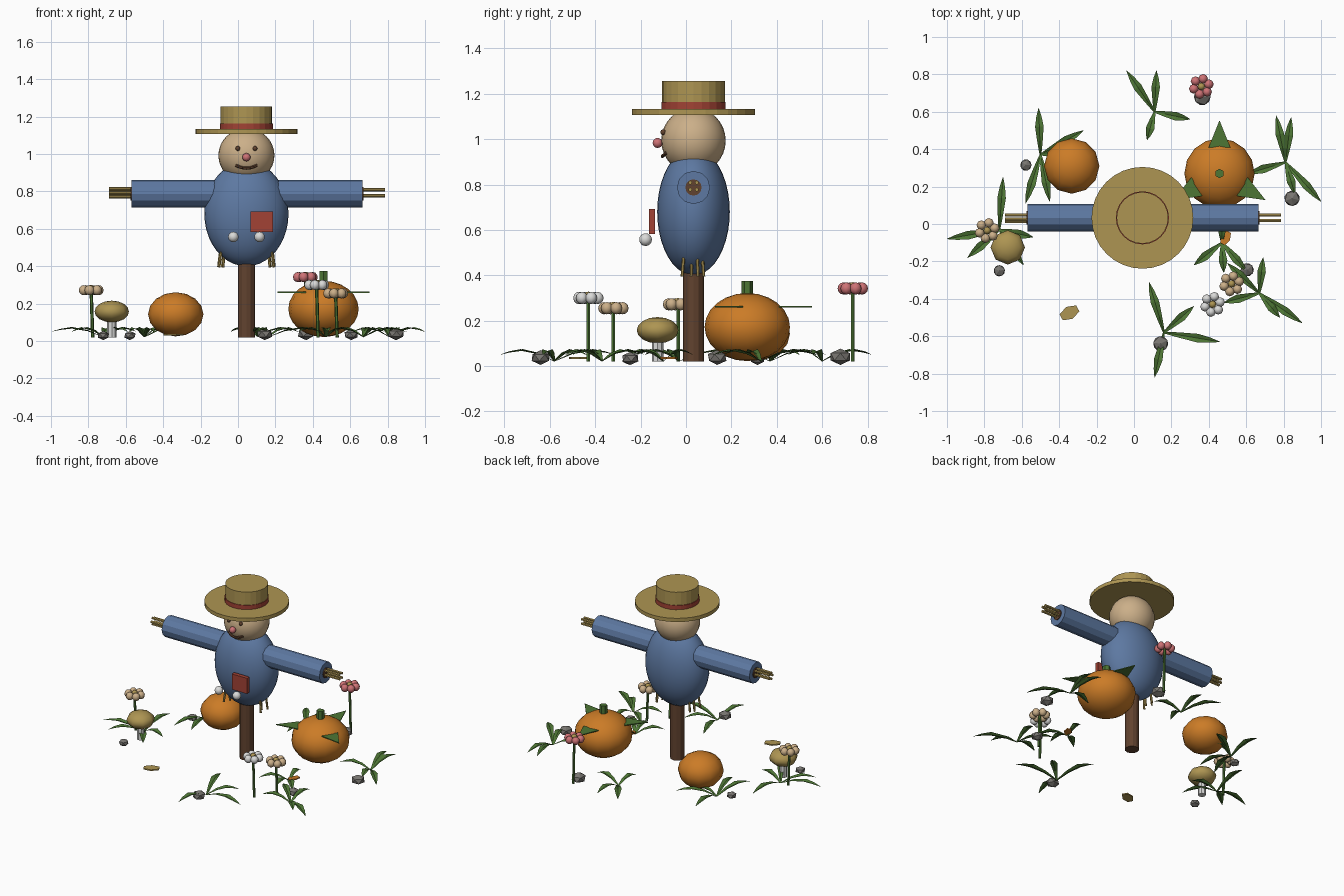
import bpy, bmesh, math
from mathutils import Vector, Matrix

if "Cube" in bpy.data.objects:
    bpy.data.objects.remove(bpy.data.objects["Cube"])

COLOURS = {
    "straw": (.42, .30, .085), "wood": (.12, .055, .028), "denim": (.11, .19, .36),
    "sackcloth": (.60, .43, .25), "red": (.36, .055, .035), "pink": (.62, .17, .18),
    "white": (.70, .70, .69), "orange": (.60, .20, .02), "green": (.075, .18, .035),
    "stone": (.19, .18, .165)}
MATS = {}
for key, c in COLOURS.items():
    MATS[key] = bpy.data.materials.new(key)
    MATS[key].diffuse_color = (*c, 1)


def finish(bm, name, colour, smooth=None):
    mesh = bpy.data.meshes.new(name)
    bm.to_mesh(mesh)
    bm.free()
    mesh.materials.append(MATS[colour])
    ob = bpy.data.objects.new(name, mesh)
    bpy.context.collection.objects.link(ob)
    if smooth:
        bpy.ops.object.select_all(action='DESELECT')
        ob.select_set(True)
        bpy.context.view_layer.objects.active = ob
        bpy.ops.object.shade_smooth_by_angle(angle=math.radians(smooth))
    return ob


def add_ball(bm, loc, size, seg=16, rings=10):
    m = Matrix.Translation(loc) @ Matrix.Diagonal((*size, 1))
    bmesh.ops.create_uvsphere(bm, u_segments=seg, v_segments=rings, radius=1, matrix=m)


def add_rod(bm, a, b, r, seg=8, r2=None):
    a, b = Vector(a), Vector(b)
    d = b - a
    m = Matrix.Translation((a + b) / 2) @ d.to_track_quat('Z', 'Y').to_matrix().to_4x4()
    bmesh.ops.create_cone(bm, cap_ends=True, segments=seg, radius1=r,
                          radius2=r if r2 is None else r2, depth=d.length, matrix=m)


def ball(name, colour, loc, size, seg=16, rings=10, smooth=60):
    bm = bmesh.new()
    add_ball(bm, loc, size, seg, rings)
    return finish(bm, name, colour, smooth)


def rod(name, colour, a, b, r, seg=8, smooth=None):
    bm = bmesh.new()
    add_rod(bm, a, b, r, seg)
    return finish(bm, name, colour, smooth)


# Scarecrow post, body, sleeves
CX, CY = .045, .033
rod("post", "wood", (CX, CY, .02), (CX, CY, .5), .046, 12)
ball("body", "denim", (CX, CY, .68), (.225, .16, .28), 32, 20)
rod("sleeves", "denim", (-.57, CY, .787), (.665, CY, .787), .073, 12)

# Straw at the hands and under the shirt
bm = bmesh.new()
for x0, x1, n in ((-.56, -.69, 5), (.655, .785, 4)):
    for i in range(n):
        t = 2 * math.pi * (i + .5) / n
        y, z = CY + .02 * math.cos(t), .793 + .022 * math.sin(t)
        add_rod(bm, (x0, y, z), (x1, y, z), .009, 6)
finish(bm, "hand_straw", "straw")
bm = bmesh.new()
for side in (-1, 1):
    for dx, dy in ((.145, -.05), (.125, -.01), (.15, .02), (.13, .045)):
        add_rod(bm, (CX + side * dx, CY + dy, .395),
                (CX + side * dx * .9, CY + dy * .8, .52), .007, 6)
finish(bm, "shirt_straw", "straw")
for x in (-.572, .667):
    rod("arm_pole_end", "wood", (x - .004, CY, .787), (x + .004, CY, .787), .036, 12)

# Head and face
ball("head", "sackcloth", (CX, CY, .993), (.15, .142, .145), 24, 16)
for side in (-1, 1):
    ball("eye", "wood", (CX + side * .046, -.10, 1.03), (.013,) * 3, 10, 8)
ball("nose", "pink", (CX, -.125, .983), (.022,) * 3, 12, 8)
bm = bmesh.new()
arc = []
for i in range(7):
    u = i / 3 - 1
    arc.append((CX + u * .056, -.104 + .018 * u * u, .924 + .016 * u * u))
for a, b in zip(arc, arc[1:]):
    add_rod(bm, a, b, .008, 6)
finish(bm, "mouth", "wood")

# Hat
rod("hat_brim", "straw", (CX, CY, 1.107), (CX, CY, 1.133), .272, 32)
rod("hat_crown", "straw", (CX, CY, 1.12), (CX, CY, 1.255), .138, 24)
rod("hat_band", "red", (CX, CY, 1.132), (CX, CY, 1.163), .142, 24)

# Shirt patch and buttons
bm = bmesh.new()
bmesh.ops.create_cube(bm, size=1, matrix=Matrix.Translation((.126, -.15, .638))
                      @ Matrix.Diagonal((.12, .028, .11, 1)))
finish(bm, "patch", "red")
for x in (-.025, .115):
    ball("button", "white", (x, -.178, .557), (.028,) * 3, 12, 8)

# Pumpkins, with stem and three flat leaves on the large one
PX, PY = .457, .27
ball("large_pumpkin", "orange", (PX, PY, .172), (.188, .188, .15), 16, 12)
ball("small_pumpkin", "orange", (-.333, .31, .143), (.148, .148, .118), 12, 8)
rod("pumpkin_stem", "green", (PX, PY, .30), (PX, PY, .375), .025, 6)
bm = bmesh.new()
for k in range(3):
    t = math.radians(90 + 120 * k)
    d, s = Vector((math.cos(t), math.sin(t), 0)), Vector((-math.sin(t), math.cos(t), 0))
    c = Vector((PX, PY, .258))
    low = [bm.verts.new(c + p) for p in (d * .14 - s * .058, d * .14 + s * .058, d * .285)]
    f = bm.faces.new(low)
    up = bmesh.ops.extrude_face_region(bm, geom=[f])["geom"]
    bmesh.ops.translate(bm, vec=(0, 0, .006), verts=[v for v in up if isinstance(v, bmesh.types.BMVert)])
bmesh.ops.recalc_face_normals(bm, faces=bm.faces)
finish(bm, "pumpkin_leaves", "green")

# Mushroom
rod("mushroom_stem", "white", (-.675, -.125, .02), (-.675, -.125, .13), .025, 8)
ball("mushroom_cap", "straw", (-.675, -.125, .158), (.092, .092, .058), 8, 8)

# Flowers: stem, ring of six petals, centre
for colour, x, y, z in (("pink", .36, .735, .342), ("white", .42, -.43, .30),
                        ("sackcloth", .522, -.32, .255), ("sackcloth", -.785, -.035, .272)):
    rod("flower_stem", "green", (x + .008, y, .02), (x, y, z), .009, 6)
    bm = bmesh.new()
    for k in range(6):
        t = k * math.pi / 3 + .3
        add_ball(bm, (x + .042 * math.cos(t), y + .042 * math.sin(t), z), (.026, .026, .027), 8, 6)
    finish(bm, "flower_petals", colour, 60)
    ball("flower_centre", "straw", (x, y, z + .008), (.02,) * 3, 8, 6)

# Stones
for i, (x, y, r) in enumerate(((.365, .68, .05), (.845, .137, .046), (.605, -.245, .04),
                               (.143, -.64, .045), (-.72, -.25, .034), (-.578, .315, .034))):
    bm = bmesh.new()
    bmesh.ops.create_icosphere(bm, subdivisions=1, radius=1, matrix=Matrix.Translation((x, y, r * .7 + .006))
                               @ Matrix.Rotation(i, 4, 'Z') @ Matrix.Diagonal((r, r, r * .72, 1)))
    finish(bm, "stone", "stone")


# Arched blade leaves growing out of shared roots
def add_blade(bm, root, tip):
    a, b = Vector((*root, .022)), Vector((*tip, .05))
    d = b - a
    s = Vector((-d.y, d.x, 0)).normalized()
    rows = []
    for u, w, h in ((0, .005, 0), (.3, .015, .028), (.6, .023, .036), (.82, .014, .02), (1, .001, 0)):
        p = a + d * u + Vector((0, 0, h))
        rows.append([bm.verts.new(p + s * w), bm.verts.new(p - Vector((0, 0, w * .35))),
                     bm.verts.new(p - s * w)])
    for r0, r1 in zip(rows, rows[1:]):
        for j in (0, 1):
            bm.faces.new((r0[j], r0[j + 1], r1[j + 1], r1[j]))


CLUMPS = (
    ((.11, .60), ((-.04, .82), (.12, .82), (.30, .56), (.07, .45))),
    ((.81, .33), ((.76, .58), (.84, .57), (1, .12), (.61, .27), (.86, .16))),
    ((.16, -.58), ((.08, -.31), (.32, -.44), (.46, -.63), (.11, -.82))),
    ((.47, -.10), ((.32, -.22), (.48, -.26), (.60, -.25), (.47, .03))),
    ((.67, -.37), ((.69, -.18), (.90, -.53), (.48, -.42), (.50, -.21), (.78, -.50))),
    ((-.50, .37), ((-.51, .62), (-.27, .50), (-.58, .11), (-.45, .12), (-.36, .40))),
    ((-.72, -.03), ((-.70, .25), (-1, -.08), (-.89, -.18), (-.54, -.07), (-.59, -.22))))
for root, tips in CLUMPS:
    bm = bmesh.new()
    for tip in tips:
        add_blade(bm, root, tip)
    finish(bm, "leaf_clump", "green")

# Fallen leaves
for colour, x, y, r, turn in (("straw", -.345, -.475, .058, .5), ("orange", .49, -.075, .042, 1.1)):
    bm = bmesh.new()
    bmesh.ops.create_cone(bm, cap_ends=True, segments=6, radius1=1, radius2=1, depth=1,
                          matrix=Matrix.Translation((x, y, .035)) @ Matrix.Rotation(turn, 4, 'Z')
                          @ Matrix.Diagonal((r, r * .62, .008, 1)))
    finish(bm, "fallen_leaf", colour)

for m in bpy.data.materials:
    if m.users and not m.is_grease_pencil:
        m.use_nodes = True
        m.node_tree.nodes["Principled BSDF"].inputs["Base Color"].default_value = m.diffuse_color
